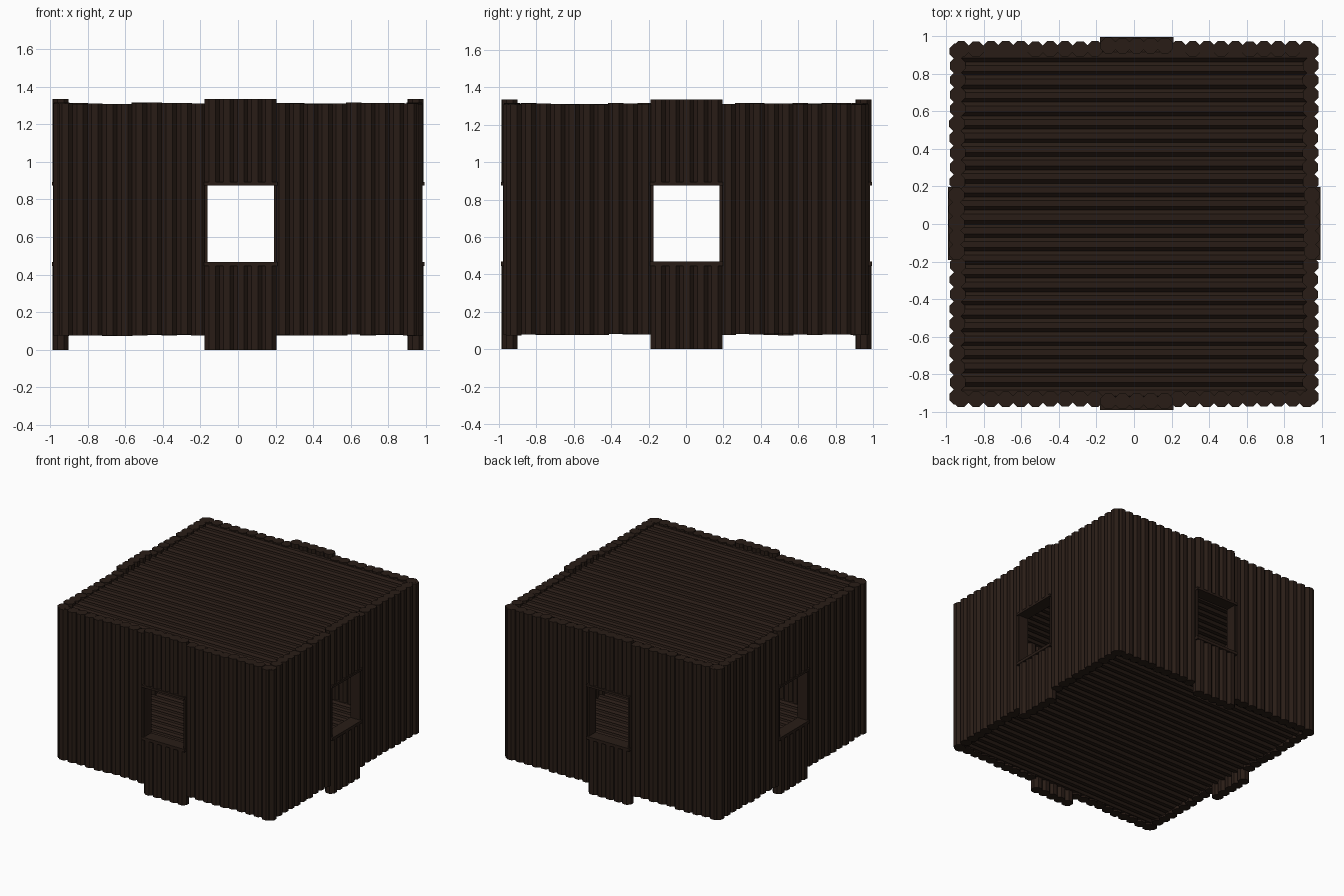
import bpy, bmesh, math, random
from mathutils import Matrix, Vector

if "Cube" in bpy.data.objects:
    bpy.data.objects.remove(bpy.data.objects["Cube"])

random.seed(4)
R = 0.045          # log radius
SIDES = 8

wood = bpy.data.materials.new("dark_wood")
wood.diffuse_color = (0.022, 0.012, 0.008, 1)
wood.use_nodes = True
wood.node_tree.nodes["Principled BSDF"].inputs["Base Color"].default_value = wood.diffuse_color


def add_log(bm, a, b, r=R):
    """Eight-sided log running from a to b."""
    a, b = Vector(a), Vector(b)
    d = b - a
    turn = d.to_track_quat('Z', 'Y').to_matrix().to_4x4()
    m = Matrix.Translation((a + b) / 2) @ turn @ Matrix.Rotation(math.pi / SIDES, 4, 'Z')
    bmesh.ops.create_cone(bm, cap_ends=True, segments=SIDES, radius1=r, radius2=r,
                          depth=d.length, matrix=m)


def add_box(bm, lo, hi):
    lo, hi = Vector(lo), Vector(hi)
    m = Matrix.Translation((lo + hi) / 2) @ Matrix.Diagonal((*(hi - lo), 1))
    bmesh.ops.create_cube(bm, size=1, matrix=m)


def finish(name, bm, angle=0):
    bm.transform(Matrix.Rotation(math.radians(angle), 4, 'Z'))
    me = bpy.data.meshes.new(name)
    bm.to_mesh(me)
    bm.free()
    me.materials.append(wood)
    ob = bpy.data.objects.new(name, me)
    bpy.context.collection.objects.link(ob)


def spread(a, b, n):
    return [a + (b - a) * i / (n - 1) for i in range(n)]


def wall(name, angle, dist, panel_dist, c):
    """Log wall facing -y, window centred on c, then turned about z."""
    # full-height logs on both sides of the window
    bm = bmesh.new()
    for xs in (spread(-0.92, c - 0.222, 10), spread(c + 0.222, 0.92, 10)):
        for x in xs:
            j = random.uniform(-0.004, 0.004)
            add_log(bm, (x, -dist + j / 2, 0.078 + j), (x, -dist + j / 2, 1.312 + j))
    finish(name + "_wall_logs", bm, angle)

    # short logs below and above the window, set slightly forward
    bm = bmesh.new()
    for x in spread(c - 0.15, c + 0.15, 5):
        j = random.uniform(0, 0.003)
        add_log(bm, (x, -panel_dist + j, 0), (x, -panel_dist + j, 0.455))
        add_log(bm, (x, -panel_dist + j, 0.885), (x, -panel_dist + j, 1.335))
    finish(name + "_window_panel_logs", bm, angle)

    # thin window frame: sill, lintel and jambs
    bm = bmesh.new()
    y0, y1 = -panel_dist - R, -panel_dist + R + 0.01
    add_box(bm, (c - 0.195, y0, 0.445), (c + 0.195, y1, 0.468))
    add_box(bm, (c - 0.195, y0, 0.875), (c + 0.195, y1, 0.893))
    for s in (-1, 1):
        x0, x1 = sorted((c + s * 0.177, c + s * 0.192))
        add_box(bm, (x0, y0 + 0.012, 0.46), (x1, y1, 0.88))
    finish(name + "_window_frame", bm, angle)


wall("front", 0, 0.932, 0.945, 0.014)
wall("right", 90, 0.940, 0.947, 0.003)
wall("back", 180, 0.932, 0.95, -0.014)
wall("left", 270, 0.940, 0.945, -0.003)


def deck(name, z):
    """Flat layer of logs running along x."""
    bm = bmesh.new()
    for y in spread(-0.9, 0.9, 26):
        j = random.uniform(-0.002, 0.002)
        add_log(bm, (-0.935, y, z + j), (0.935, y, z + j), 0.042)
    finish(name, bm)


deck("roof_logs", 1.262)
deck("floor_logs", 0.128)
